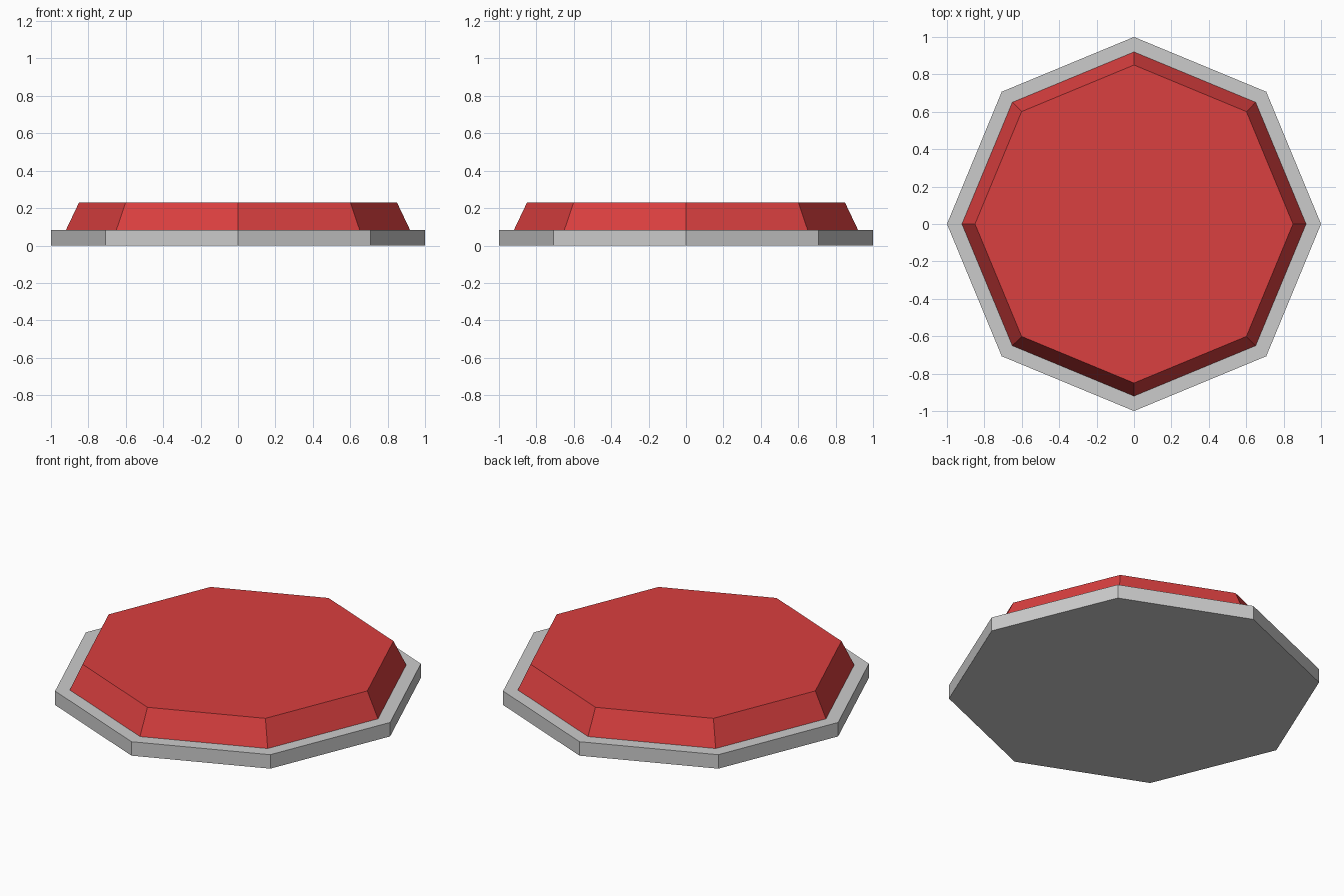
import bpy

if "Cube" in bpy.data.objects:
    bpy.data.objects.remove(bpy.data.objects["Cube"])


def octagon_block(name, bottom_radius, top_radius, z0, z1):
    bpy.ops.mesh.primitive_cone_add(
        vertices=8, radius1=bottom_radius, radius2=top_radius,
        depth=z1 - z0, location=(0, 0, (z0 + z1) / 2))
    obj = bpy.context.object
    obj.name = name
    return obj


# Flat grey base plate
octagon_block("base_plate", 1.0, 1.0, 0.0, 0.083)

# Tapered red button cap
cap = octagon_block("button_cap", 0.92, 0.85, 0.083, 0.23)
red = bpy.data.materials.new("red")
red.diffuse_color = (0.7, 0.05, 0.05, 1)
red.use_nodes = True
red.node_tree.nodes["Principled BSDF"].inputs["Base Color"].default_value = red.diffuse_color
cap.data.materials.append(red)
